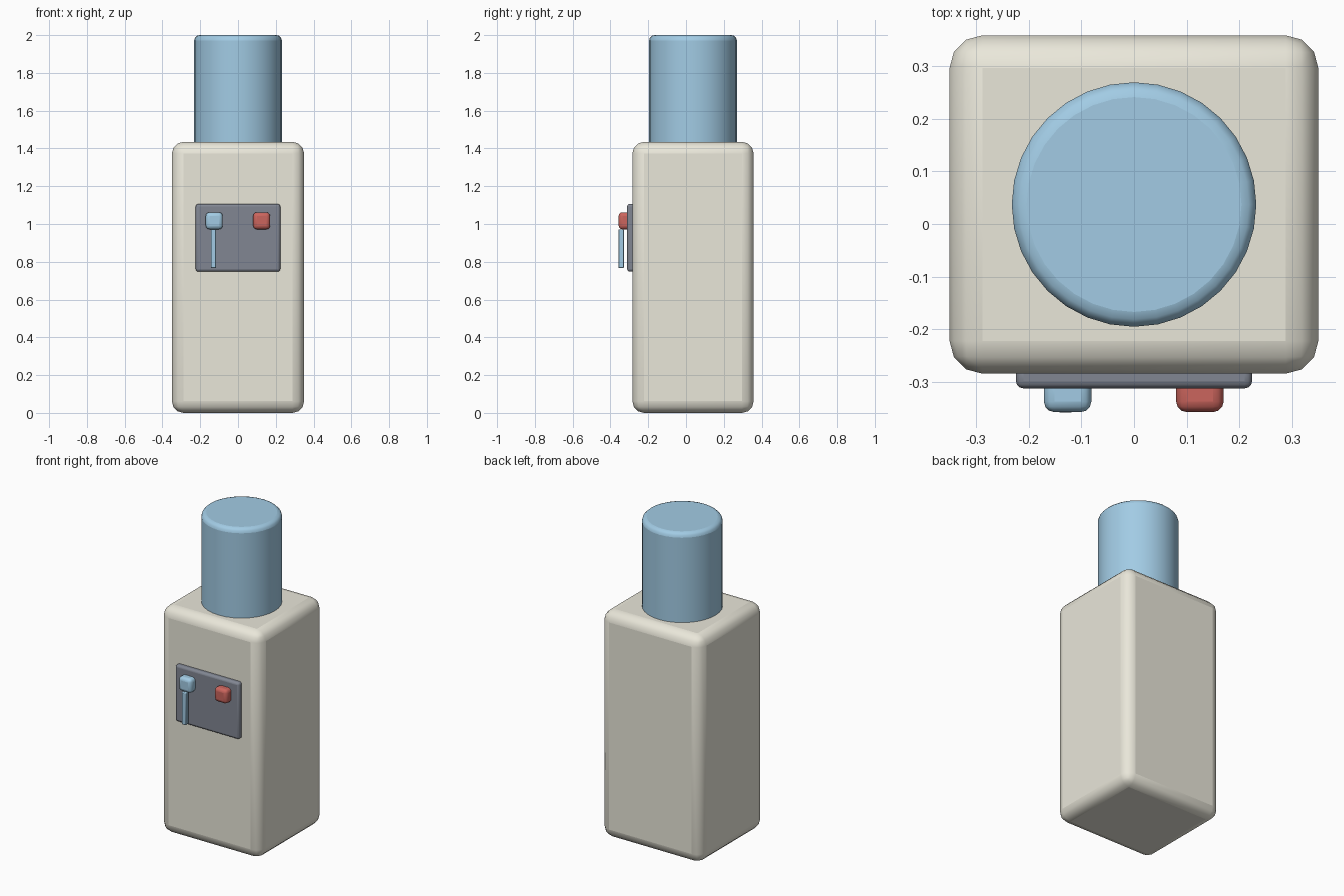
import bpy
import math

if "Cube" in bpy.data.objects:
    bpy.data.objects.remove(bpy.data.objects["Cube"])


def material(name, rgb):
    m = bpy.data.materials.new(name)
    m.diffuse_color = (*rgb, 1)
    m.use_nodes = True
    m.node_tree.nodes["Principled BSDF"].inputs["Base Color"].default_value = m.diffuse_color
    return m


cream = material("cream", (0.82, 0.80, 0.70))
blue = material("blue", (0.36, 0.60, 0.78))
grey = material("slate", (0.22, 0.24, 0.29))
red = material("red", (0.60, 0.13, 0.11))


def finish(ob, name, mat, bevel, segments):
    ob.name = name
    ob.data.materials.append(mat)
    mod = ob.modifiers.new("bevel", 'BEVEL')
    mod.width = bevel
    mod.segments = segments
    mod.limit_method = 'ANGLE'
    bpy.ops.object.shade_smooth_by_angle(angle=math.radians(40))
    return ob


def box(name, lo, hi, mat, bevel, segments=3):
    bpy.ops.mesh.primitive_cube_add(size=1, location=[(a + b) / 2 for a, b in zip(lo, hi)])
    ob = bpy.context.object
    ob.scale = [b - a for a, b in zip(lo, hi)]
    bpy.ops.object.transform_apply(location=False, rotation=False, scale=True)
    return finish(ob, name, mat, bevel, segments)


# Cabinet
box("cabinet", (-0.35, -0.284, 0), (0.35, 0.358, 1.435), cream, 0.062)

# Water bottle, its foot sunk into the cabinet top
bpy.ops.mesh.primitive_cylinder_add(vertices=32, radius=0.232, depth=0.60,
                                    location=(0, 0.037, 1.70))
finish(bpy.context.object, "water_bottle", blue, 0.028, 3)

# Recessed control panel
box("tap_panel", (-0.224, -0.312, 0.748), (0.224, -0.268, 1.106), grey, 0.014)

# Cold and hot taps
for name, x, mat in (("cold_tap", -0.126, blue), ("hot_tap", 0.125, red)):
    box(name, (x - 0.045, -0.357, 0.972), (x + 0.045, -0.27, 1.062), mat, 0.02)

# Lever hanging under the cold tap
box("cold_lever", (-0.144, -0.358, 0.767), (-0.116, -0.329, 0.972), blue, 0.004, 2)
